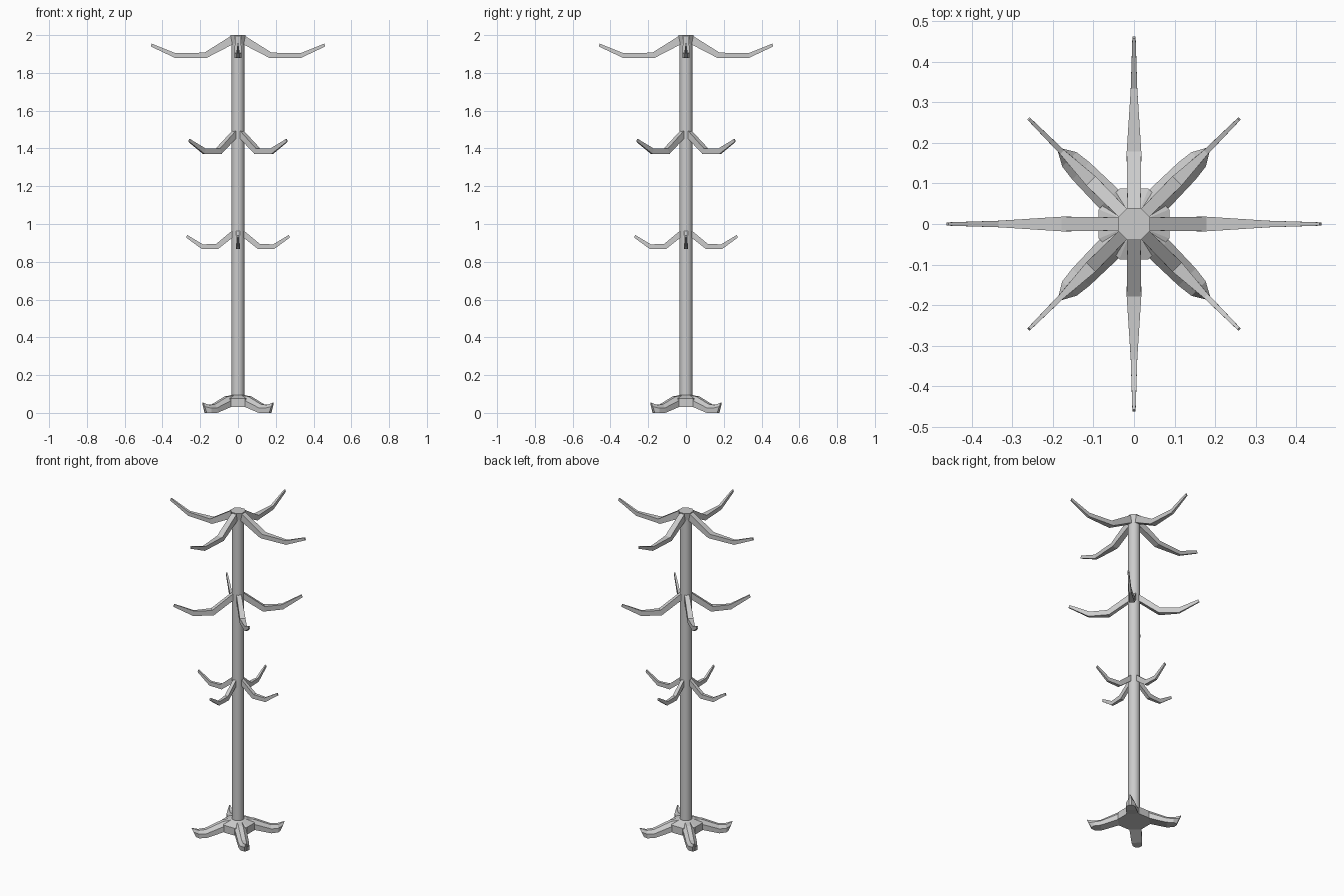
import bpy, bmesh
from math import sin, cos, pi

if "Cube" in bpy.data.objects:
    bpy.data.objects.remove(bpy.data.objects["Cube"])


def finish(bm, name):
    bmesh.ops.recalc_face_normals(bm, faces=bm.faces)
    me = bpy.data.meshes.new(name)
    bm.to_mesh(me)
    bm.free()
    ob = bpy.data.objects.new(name, me)
    bpy.context.collection.objects.link(ob)
    return ob


def skin(bm, rings):
    """Bridge a sequence of equal-sized rings and cap both ends."""
    rows = [[bm.verts.new(p) for p in ring] for ring in rings]
    n = len(rows[0])
    for a, b in zip(rows, rows[1:]):
        for i in range(n):
            j = (i + 1) % n
            bm.faces.new((a[i], a[j], b[j], b[i]))
    bm.faces.new(rows[0])
    bm.faces.new(rows[-1])


def lathe(name, profile, sides):
    bm = bmesh.new()
    skin(bm, [[(r * cos(2 * pi * (i + .5) / sides), r * sin(2 * pi * (i + .5) / sides), z)
               for i in range(sides)] for r, z in profile])
    return finish(bm, name)


def tier(name, start, stations, top=1.0, shoulder=0.5):
    """Four bent arms; station = (bottom radius, bottom z, top radius, top z, half width)."""
    bm = bmesh.new()
    for k in range(4):
        a = start + k * pi / 2
        c, s = cos(a), sin(a)
        rings = []
        for rb, zb, rt, zt, w in stations:
            rm, zm = rb + (rt - rb) * shoulder, zb + (zt - zb) * shoulder
            sec = [(rb, -w, zb), (rb, w, zb), (rm, w, zm),
                   (rt, w * top, zt), (rt, -w * top, zt), (rm, -w, zm)]
            rings.append([(r * c - y * s, r * s + y * c, z) for r, y, z in sec])
        skin(bm, rings)
    return finish(bm, name)


# Central pole and flared cap
pole = lathe("pole", [(.034, .05), (.034, 1.98)], 16)
for p in pole.data.polygons:
    p.use_smooth = len(p.vertices) == 4
lathe("pole_cap", [(.035, 1.95), (.043, 2.0)], 8)

# Base hub and four feet
lathe("base_hub", [(.094, .03), (.094, .075), (.04, .095)], 8)
tier("feet", pi / 4, [
    (.04, .03, .04, .093, .034),
    (.088, .03, .088, .087, .033),
    (.185, .0, .185, .045, .03),
    (.225, .0, .225, .042, .025),
    (.24, .0, .265, .055, .007)], top=.4, shoulder=.6)

# Top hooks along the axes
tier("top_hooks", 0, [
    (.02, 1.955, .03, 2.0, .016),
    (.165, 1.88, .178, 1.907, .018),
    (.335, 1.88, .333, 1.905, .008),
    (.462, 1.94, .457, 1.955, .004)])

# Middle hooks on the diagonals
tier("middle_hooks", pi / 4, [
    (.025, 1.455, .025, 1.497, .014),
    (.14, 1.37, .15, 1.40, .016),
    (.255, 1.37, .25, 1.40, .007),
    (.368, 1.435, .363, 1.45, .004)])

# Lower hooks along the axes
tier("lower_hooks", 0, [
    (.02, .935, .025, .97, .01),
    (.105, .868, .115, .895, .011),
    (.192, .868, .186, .892, .007),
    (.274, .928, .269, .942, .004)])
